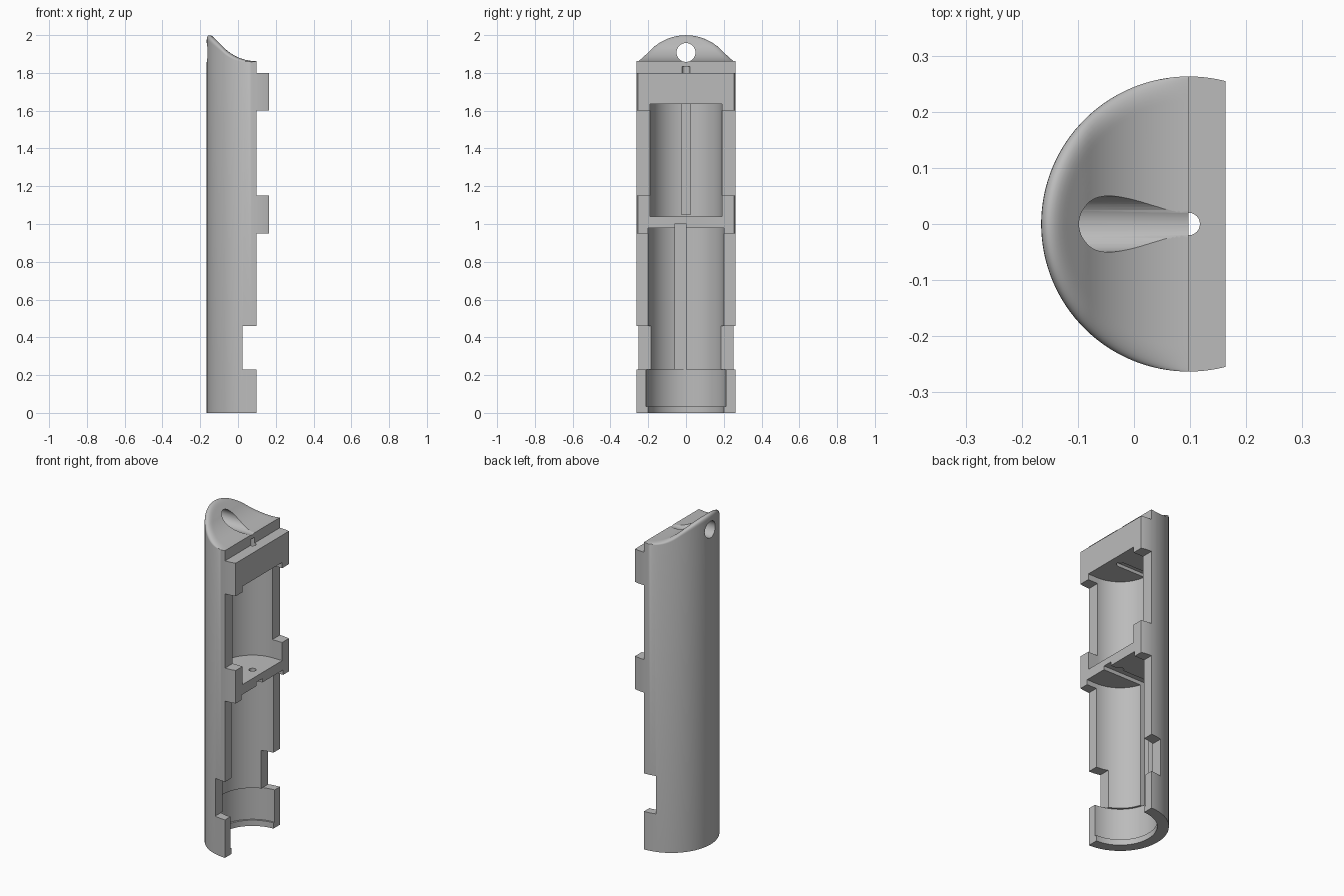
import bpy, bmesh
from math import sin, cos, pi, sqrt

if "Cube" in bpy.data.objects:
    bpy.data.objects.remove(bpy.data.objects["Cube"])

CX, R = 0.0975, 0.263      # tube axis and outer radius
FACE, TAB = 0.097, 0.163   # split plane and tab face
SEG, RINGS = 128, 36

grey = bpy.data.materials.new("plain grey")
grey.use_nodes = True
colour = (0.5, 0.5, 0.5, 1)
grey.diffuse_color = colour
grey.node_tree.nodes["Principled BSDF"].inputs["Base Color"].default_value = colour


def to_object(bm, name):
    bmesh.ops.recalc_face_normals(bm, faces=bm.faces)
    mesh = bpy.data.meshes.new(name)
    bm.to_mesh(mesh)
    bm.free()
    mesh.materials.append(grey)
    ob = bpy.data.objects.new(name, mesh)
    bpy.context.collection.objects.link(ob)
    return ob


def top_height(x):
    """Scooped top: an arc rising into a straight slope at the back."""
    if x >= CX:
        return 1.862
    if x > -0.087:
        return 1.862 + 0.242 - sqrt(0.242 ** 2 - (CX - x) ** 2)
    return 1.947 - 0.087 - x


def make_body():
    bm = bmesh.new()
    radii = [0.223 * i / RINGS for i in range(1, RINGS + 1)]
    radii += [0.223 + 0.04 * sin(i * pi / 16) for i in range(1, 9)]
    rings = []
    for r in radii:
        t = max(0, (r - 0.223) / 0.04)
        ring = []
        for k in range(SEG):
            a = 2 * pi * k / SEG
            x = CX + r * cos(a)
            drop = 0.05 * max(0, -cos(a)) * (1 - sqrt(max(0, 1 - t * t)))
            ring.append(bm.verts.new((x, r * sin(a), top_height(x) - drop)))
        rings.append(ring)
    rings.append([bm.verts.new((v.co.x, v.co.y, 0)) for v in rings[-1]])
    centre = bm.verts.new((CX, 0, top_height(CX)))
    for k in range(SEG):
        n = (k + 1) % SEG
        bm.faces.new((centre, rings[0][k], rings[0][n]))
        for a, b in zip(rings, rings[1:]):
            bm.faces.new((a[k], b[k], b[n], a[n]))
    bm.faces.new(rings[-1])
    return to_object(bm, "tube_half")


def prism(points, z0, z1, along_x=False):
    bm = bmesh.new()
    low, high = [[bm.verts.new((z, p, q) if along_x else (p, q, z)) for p, q in points]
                 for z in (z0, z1)]
    bm.faces.new(low)
    bm.faces.new(high)
    for i in range(len(points)):
        j = (i + 1) % len(points)
        bm.faces.new((low[i], low[j], high[j], high[i]))
    return to_object(bm, "cutter")


def circle(cx, cy, r, n=48):
    return [(cx + r * cos(2 * pi * i / n), cy + r * sin(2 * pi * i / n)) for i in range(n)]


def box(x0, x1, y0, y1, z0, z1):
    return prism([(x0, y0), (x1, y0), (x1, y1), (x0, y1)], z0, z1)


def bay(r, z0, z1):
    """Round-backed cavity with straight sides running out to the front."""
    arc = [(CX - r * sin(pi * i / 64), -r * cos(pi * i / 64)) for i in range(65)]
    return prism([(0.5, -r)] + arc + [(0.5, r)], z0, z1)


body = make_body()
cutters = [
    # split face, leaving the two tab bands
    box(TAB, 0.5, -0.5, 0.5, -0.1, 2.2),
    box(FACE, 0.4, -0.45, 0.45, 1.8, 2.15),
    box(FACE, 0.4, -0.45, 0.45, 1.15, 1.6),
    box(FACE, 0.4, -0.45, 0.45, -0.05, 0.95),
    # side windows
    box(0.025, 0.45, -0.4, 0.4, 0.23, 0.46),
    # upper bay, lower bay and its widened foot
    bay(0.19, 1.04, 1.635),
    bay(0.2, -0.07, 0.98),
    bay(0.212, 0.035, 0.23),
    # wire channels
    box(-0.122, 0.42, -0.058, 0, 0.23, 1.003),
    box(-0.11, FACE, -0.023, 0.023, 1.05, 1.655),
    # wire hole and hanging hole
    prism(circle(CX, 0, 0.02, 24), 0.9, 1.835),
    prism(circle(0, 1.908, 0.05), -0.5, 0.5, along_x=True),
]

bpy.context.view_layer.objects.active = body
for cutter in cutters:
    mod = body.modifiers.new("cut", "BOOLEAN")
    mod.operation, mod.solver, mod.object = "DIFFERENCE", "EXACT", cutter
    bpy.ops.object.modifier_apply(modifier=mod.name)
    bpy.data.objects.remove(cutter)

bpy.ops.object.select_all(action="DESELECT")
body.select_set(True)
bpy.ops.object.shade_smooth_by_angle(angle=0.5)
